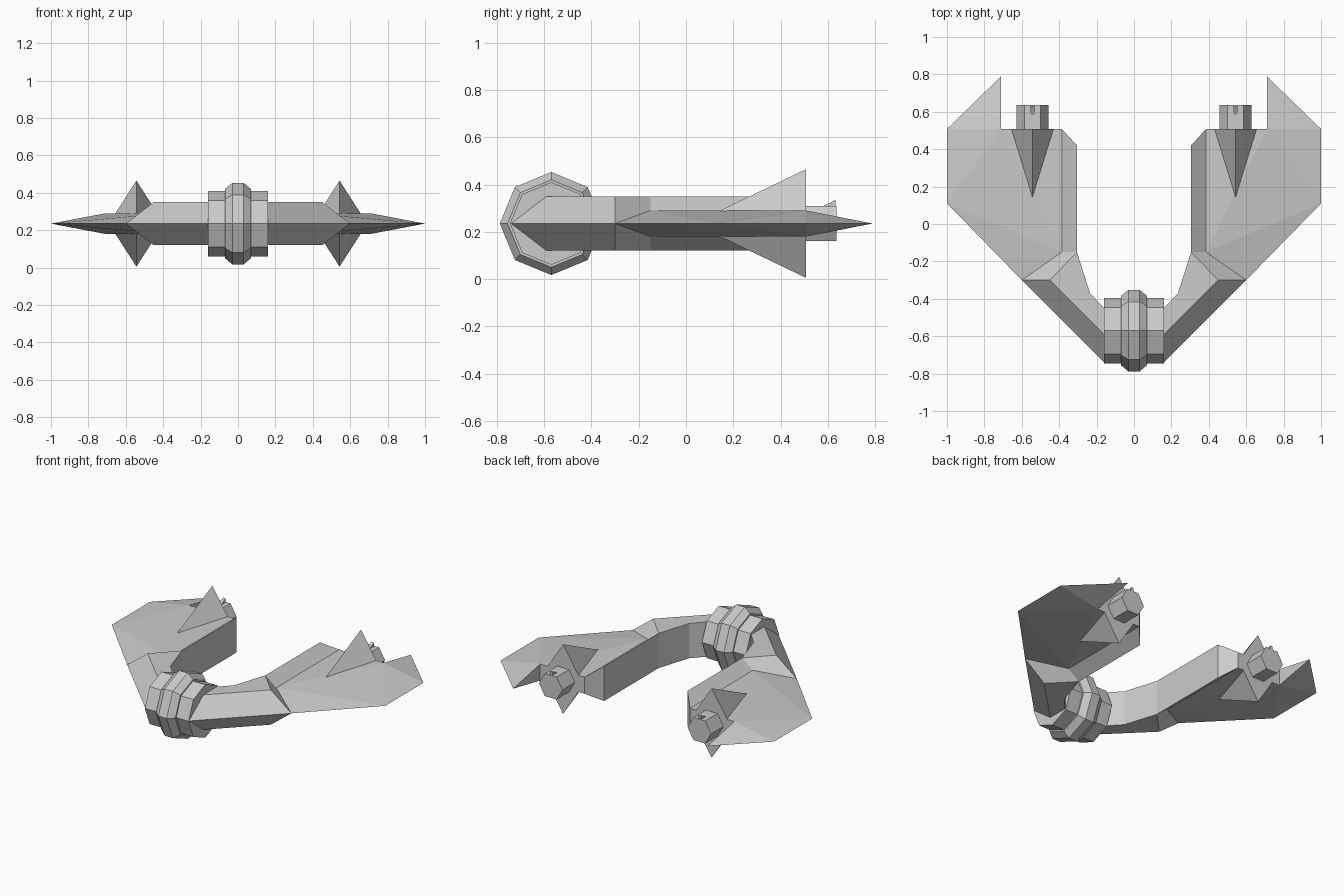
import bpy, bmesh, math

if "Cube" in bpy.data.objects:
    bpy.data.objects.remove(bpy.data.objects["Cube"])

ZC = 0.235  # height of the symmetry plane


def finish(name, bm, mirror=True):
    bmesh.ops.remove_doubles(bm, verts=bm.verts[:], dist=1e-4)
    bmesh.ops.recalc_face_normals(bm, faces=bm.faces[:])
    me = bpy.data.meshes.new(name)
    bm.to_mesh(me)
    bm.free()
    ob = bpy.data.objects.new(name, me)
    ob.location.z = ZC
    bpy.context.collection.objects.link(ob)
    if mirror:
        ob.modifiers.new("Mirror", 'MIRROR').use_mirror_merge = False
    return ob


def rings(bm, sections, sides, axis, center):
    """Loft regular polygons (position, radius) along the x or y axis."""
    loops = []
    for pos, r in sections:
        loop = []
        for i in range(sides):
            a = 2 * math.pi * i / sides
            u, v = r * math.cos(a), r * math.sin(a)
            p = (pos, center + u, v) if axis == 'x' else (center + u, pos, v)
            loop.append(bm.verts.new(p))
        loops.append(loop)
    for a, b in zip(loops, loops[1:]):
        for i in range(sides):
            j = (i + 1) % sides
            bm.faces.new((a[i], a[j], b[j], b[i]))
    bm.faces.new(loops[0])
    bm.faces.new(loops[-1])


# Central hub: octagonal outer collars with a raised middle band
bm = bmesh.new()
rings(bm, [(-0.16, 0.175), (0.16, 0.175)], 8, 'x', -0.57)
finish("hub_collar", bm, False)
bm = bmesh.new()
rings(bm, [(-0.07, 0.185), (-0.03, 0.218), (0.03, 0.218), (0.07, 0.185)], 8, 'x', -0.57)
finish("hub_band", bm, False)

# Arm with blade wing: upper half by named points, reflected below the mid plane
H, T = 0.115, 0.055  # half thickness of arm and of wing root
P = dict(
    s_out=(0.155, -0.745, 0), s_top=(0.155, -0.595, H), s_in=(0.155, -0.455, H), s_in0=(0.155, -0.455, 0),
    elbow=(0.60, -0.30, 0), elbow_top=(0.45, -0.30, H),
    bend=(0.235, -0.37, H), bend0=(0.235, -0.37, 0),
    inner=(0.305, -0.15, H), inner0=(0.305, -0.15, 0),
    end=(0.305, 0.42, H), end0=(0.305, 0.42, 0),
    root_f=(0.385, -0.15, T), root_b=(0.385, 0.508, T), root_b0=(0.385, 0.508, 0),
    notch=(0.71, 0.508, T), notch0=(0.71, 0.508, 0),
    tip=(0.71, 0.79, 0), side_b=(1.0, 0.508, 0), side_f=(1.0, 0.11, 0))
FACES = [
    # arm
    "s_out elbow elbow_top s_top", "s_top elbow_top inner bend s_in",
    "s_out s_top s_in s_in0", "elbow root_f inner elbow_top",
    # inner and rear walls
    "s_in bend bend0 s_in0", "bend inner inner0 bend0", "inner end end0 inner0",
    "end root_b root_b0 end0", "root_b notch notch0 root_b0", "notch tip notch0",
    # sloped strip and wing surface
    "inner root_f root_b end", "root_f root_b notch", "notch tip side_b",
    "notch side_b side_f", "root_f notch side_f", "root_f side_f elbow"]
bm = bmesh.new()
for sign in (1, -1):
    v = {k: bm.verts.new((x, y, z * sign)) for k, (x, y, z) in P.items()}
    for row in FACES:
        bm.faces.new([v[k] for k in row.split()])
finish("arm_wing", bm)

# Diamond-section spike through each wing
CX = 0.543
bm = bmesh.new()
apex = bm.verts.new((CX, 0.03, 0))
base = [bm.verts.new((CX + x, 0.508, z)) for x, z in ((0.148, 0), (0, 0.23), (-0.148, 0), (0, -0.23))]
for i in range(4):
    bm.faces.new((apex, base[i], base[(i + 1) % 4]))
bm.faces.new(base)
finish("wing_spike", bm)

# Hexagonal nozzle behind each spike
bm = bmesh.new()
rings(bm, [(0.48, 0.086), (0.637, 0.086)], 6, 'y', CX)
finish("nozzle", bm)

# Small wedge on top of the nozzle
bm = bmesh.new()
w = [[bm.verts.new((CX + dx, y, z)) for y, z in ((0.575, 0.07), (0.632, 0.07), (0.632, 0.1))]
     for dx in (-0.01, 0.01)]
bm.faces.new(w[0])
bm.faces.new(w[1])
for i in range(3):
    j = (i + 1) % 3
    bm.faces.new((w[0][i], w[0][j], w[1][j], w[1][i]))
finish("nozzle_sight", bm)
